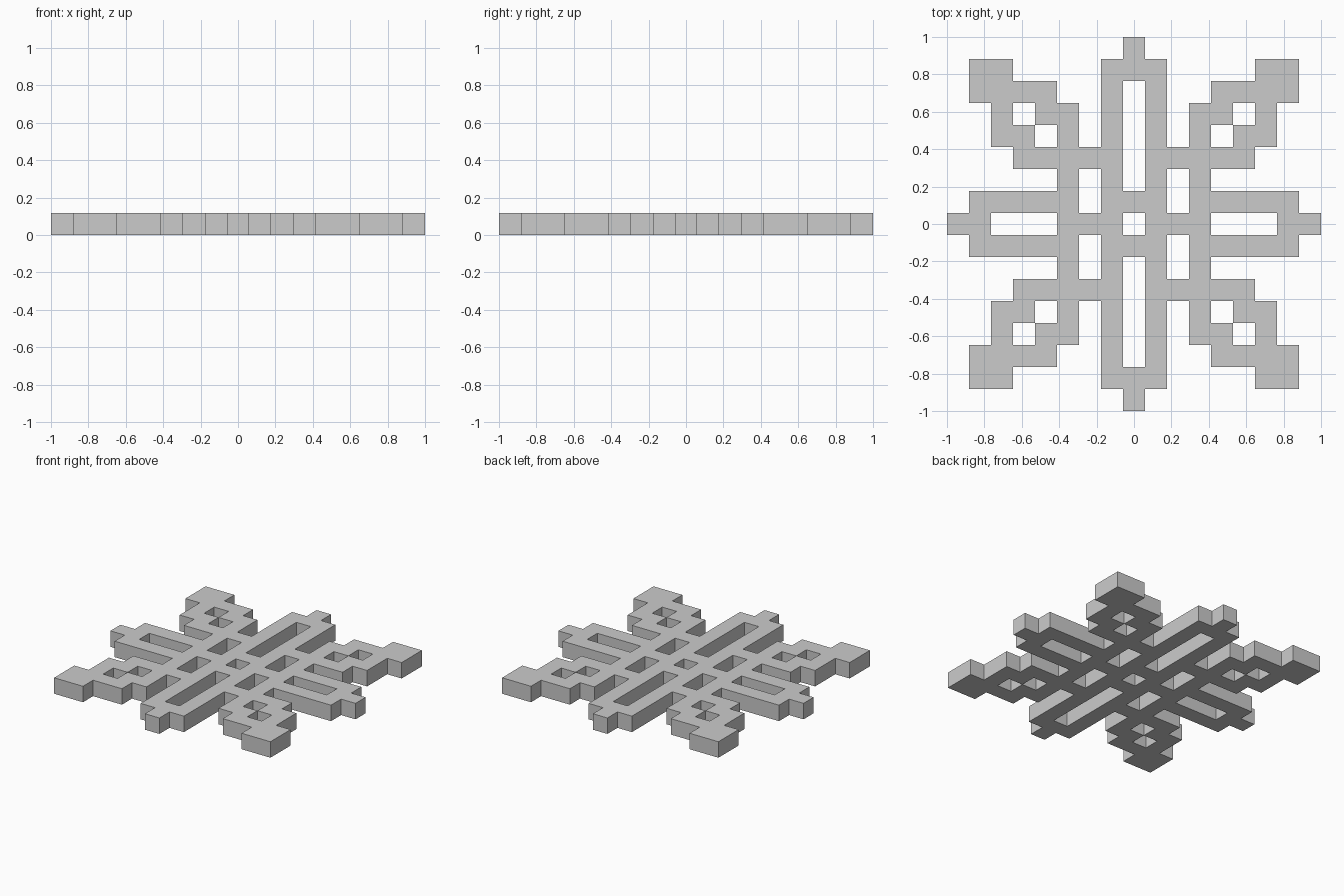
import bpy, bmesh

if "Cube" in bpy.data.objects:
    bpy.data.objects.remove(bpy.data.objects["Cube"])

CELL = 2 / 17  # the snowflake sits on a 17 x 17 square grid

# Filled columns of one quadrant, one string per row from the centre outwards
QUADRANT = [
    ".###...##",
    "##.#####.",
    ".#.#.....",
    ".#####...",
    ".#.#.##..",
    ".#.##.#..",
    ".#..####.",
    "##....##.",
    "#........",
]

# Mirror the quadrant into all four corners
cells = {(sx * x, sy * y)
         for y, row in enumerate(QUADRANT)
         for x, mark in enumerate(row) if mark == "#"
         for sx in (1, -1) for sy in (1, -1)}

bm = bmesh.new()
corners = {}


def corner(i, j):
    """Shared grid corner at half-cell offsets."""
    if (i, j) not in corners:
        corners[i, j] = bm.verts.new(((i - 0.5) * CELL, (j - 0.5) * CELL, 0))
    return corners[i, j]


# Flat outline of the snowflake
for i, j in sorted(cells):
    bm.faces.new([corner(i, j), corner(i + 1, j), corner(i + 1, j + 1), corner(i, j + 1)])

# Thicken by one cell, keeping the underside
result = bmesh.ops.extrude_face_region(bm, geom=bm.faces[:], use_keep_orig=True)
top = [v for v in result["geom"] if isinstance(v, bmesh.types.BMVert)]
bmesh.ops.translate(bm, vec=(0, 0, CELL), verts=top)
bmesh.ops.recalc_face_normals(bm, faces=bm.faces[:])

mesh = bpy.data.meshes.new("snowflake")
bm.to_mesh(mesh)
bm.free()
bpy.context.collection.objects.link(bpy.data.objects.new("snowflake", mesh))
